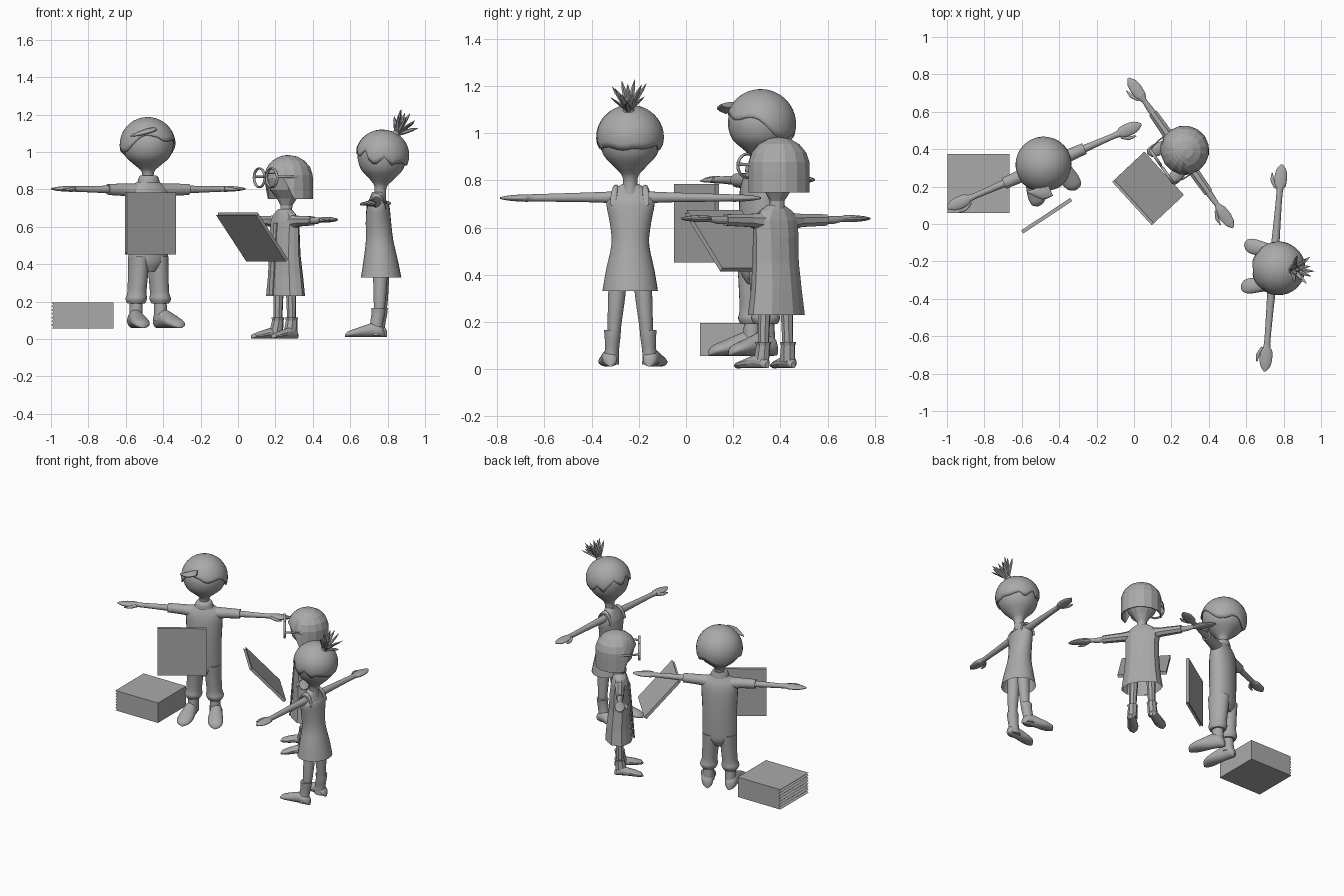
import bpy, bmesh, math, random
from mathutils import Matrix, Vector

if "Cube" in bpy.data.objects:
    bpy.data.objects.remove(bpy.data.objects["Cube"])

random.seed(4)
GREY = bpy.data.materials.new("plain_grey")
GREY.diffuse_color = (0.4, 0.4, 0.4, 1)
GREY.use_nodes = True
GREY.node_tree.nodes["Principled BSDF"].inputs["Base Color"].default_value = GREY.diffuse_color
M = Matrix()          # placement of the child being built
FLAT = False          # faceted or smooth style


def finish(bm, name, solid=0):
    bmesh.ops.recalc_face_normals(bm, faces=bm.faces)
    bm.transform(M)
    me = bpy.data.meshes.new(name)
    bm.to_mesh(me)
    bm.free()
    me.materials.append(GREY)
    ob = bpy.data.objects.new(name, me)
    bpy.context.collection.objects.link(ob)
    if solid:
        mod = ob.modifiers.new("thickness", 'SOLIDIFY')
        mod.thickness, mod.offset = solid, 0
    if not FLAT:
        bpy.ops.object.select_all(action='DESELECT')
        bpy.context.view_layer.objects.active = ob
        ob.select_set(True)
        bpy.ops.object.shade_smooth_by_angle(angle=math.radians(45))
    return ob


def smooth_path(rows, k):
    """Catmull-Rom resampling of ring rows"""
    out = []
    for i in range(len(rows) - 1):
        p = [rows[max(i - 1, 0)], rows[i], rows[i + 1], rows[min(i + 2, len(rows) - 1)]]
        for j in range(k):
            t = j / k
            out.append([0.5 * (2 * b + (c - a) * t + (2 * a - 5 * b + 4 * c - d) * t * t
                               + (3 * b - a - 3 * c + d) * t ** 3) for a, b, c, d in zip(*p)])
    return out + [list(rows[-1])]


def loft(name, rows, axis='z', mirror=False, caps=True, n=None, k=None, bump=0):
    """rows: centre x, y, z and two half widths; both sides if mirror"""
    n = n or (12 if FLAT else 24)
    rows = smooth_path(rows, k or (1 if FLAT else 3))
    for s in ((1, -1) if mirror else (1,)):
        bm = bmesh.new()
        rings = []
        for cx, cy, cz, a, b in rows:
            ring = []
            for i in range(n):
                t = math.tau * (i + .5) / n
                w = 1 + bump * (-1) ** i
                u, v = max(a, .001) * math.cos(t) * w, max(b, .001) * math.sin(t) * w
                d = {'z': (u, v, 0), 'x': (0, u, v), 'y': (u, 0, v)}[axis]
                ring.append(bm.verts.new((s * (cx + d[0]), cy + d[1], cz + d[2])))
            rings.append(ring)
        for r0, r1 in zip(rings, rings[1:]):
            for i in range(n):
                j = (i + 1) % n
                bm.faces.new((r0[i], r0[j], r1[j], r1[i]))
        if caps:
            bm.faces.new(rings[0])
            bm.faces.new(rings[-1])
        finish(bm, name + ("" if not mirror else "_left" if s > 0 else "_right"))


def hair(name, c, r, line, n=40, m=10, straight=False):
    """shell from the crown down to a hairline angle given per direction"""
    bm = bmesh.new()
    top = bm.verts.new((c[0], c[1], c[2] + r[2]))
    rings = [[] for _ in range(m)]
    for i in range(n):
        th = math.tau * i / n
        for j in range(m):
            phi = math.radians(line(math.degrees(th))) * (j + 1) / m
            sp, cp = math.sin(phi), math.cos(phi)
            if straight and phi > math.pi / 2:
                sp, cp = 1, -(phi - math.pi / 2)
            rings[j].append(bm.verts.new((c[0] + r[0] * sp * math.cos(th),
                                          c[1] + r[1] * sp * math.sin(th), c[2] + r[2] * cp)))
    for i in range(n):
        k = (i + 1) % n
        bm.faces.new((top, rings[0][i], rings[0][k]))
        for a, b in zip(rings, rings[1:]):
            bm.faces.new((a[i], b[i], b[k], a[k]))
    finish(bm, name, .008)


def front_angle(th):      # 0 at the face, 180 at the back
    return abs((th + 90 + 180) % 360 - 180)


def head(who, y, z0, zc, top, r):
    low, up = zc - z0, top - zc
    loft(who + "_head", [(0, y * .5, z0, .034, .034), (0, y * .7, z0 + low * .3, .032, .032),
                         (0, y, z0 + low * .48, r * .5, r * .5), (0, y, z0 + low * .7, r * .86, r * .86),
                         (0, y, zc, r, r), (0, y, zc + up * .4, r * .93, r * .93),
                         (0, y, zc + up * .75, r * .67, r * .67), (0, y, zc + up * .95, r * .3, r * .3),
                         (0, y, top, .002, .002)])


def arm(who, z, x0, length, r, tip=0):
    w = length - .15
    loft(who + "_arm", [(x0, 0, z, r * 1.2, r * 1.2), (x0 + .1, 0, z, r, r), (w, 0, z + tip * .7, r * .8, r * .75),
                        (w + .035, 0, z + tip, .03, .016), (w + .08, 0, z + tip, .034, .014),
                        (length - .03, 0, z + tip, .027, .01), (length, 0, z + tip, .006, .004)], 'x', True)
    loft(who + "_thumb", [(w + .02, -.02, z + tip, .01, .01), (w + .06, -.042, z + tip - .003, .011, .009),
                          (w + .1, -.047, z + tip - .005, .003, .003)], 'x', True)


def foot(name, x, z, heel, toe, w, h, out):
    d = heel - toe
    rows = [(0, .3, .45), (.08, .7, .8), (.3, .8, 1), (.5, .9, .85), (.75, 1, .6), (.93, .75, .4), (1, .15, .15)]
    loft(name, [(x + out * t, heel - d * t, z + h * b, w * a, h * b) for t, a, b in rows], 'y', True)


def place(x, y, deg):
    return Matrix.Translation((x, y, 0)) @ Matrix.Rotation(math.radians(deg), 4, 'Z')


# ---- boy in shirt and trousers ----
M = place(-.48, .31, 23.4)
head("boy", .005, .83, 1.035, 1.172, .137)


def boy_line(th):
    f = front_angle(th)
    return 68 + 47 * min(f / 130, 1) + 9 * math.sin(math.radians(th * 4 + 40))


hair("boy_hair", (0, .008, 1.038), (.146, .146, .145), boy_line)
loft("boy_quiff", [(-.02, -.115, 1.12, .05, .012), (-.08, -.125, 1.105, .035, .014),
                   (-.14, -.09, 1.085, .004, .004)], 'x')
loft("shirt", [(0, 0, .44, .112, .076), (0, 0, .6, .112, .08), (0, 0, .73, .118, .076),
               (0, 0, .79, .115, .066), (0, 0, .825, .085, .052), (0, 0, .85, .045, .042)])
loft("shirt_collar", [(0, -.005, .835, .062, .055), (0, -.005, .865, .052, .05), (0, 0, .875, .042, .042)])
loft("shirt_sleeve", [(.07, 0, .79, .042, .042), (.13, 0, .797, .035, .034), (.235, 0, .8, .031, .03)], 'x', True)
arm("boy", .8, .15, .565, .02, .003)
loft("trouser_hips", [(0, 0, .36, .04, .05), (0, 0, .41, .1, .074), (0, 0, .48, .108, .074)])
loft("trouser_leg", [(.056, 0, .44, .055, .072), (.06, 0, .34, .052, .064), (.066, 0, .25, .05, .058),
                     (.07, 0, .215, .057, .062), (.07, 0, .19, .046, .05)], mirror=True)
loft("boy_ankle", [(.07, 0, .21, .033, .036), (.072, 0, .1, .036, .042)], mirror=True)
foot("boy_shoe", .072, .058, .05, -.185, .05, .05, .035)

# ---- tall girl with a tuft of hair ----
M = place(.745, -.235, -94.7)
head("tall_girl", .025, .74, .98, 1.108, .132)


def tall_line(th):
    f = front_angle(th)
    zig = abs((th / 45 + .3) % 1 - .5) * 2
    return (75 if f < 60 else 92) * (1 - f / 180) + 112 * f / 180 + (22 * zig - 8 if f < 125 else 4 * zig)


hair("tall_girl_hair", (0, .027, .983), (.14, .14, .133), tall_line)
base = Vector((0, .105, 1.095))
loft("hair_tie", [(0, .085, 1.075, .03, .03), (0, .1, 1.1, .024, .024), (0, .108, 1.115, .02, .02)])
for i in range(13):       # radiating strands
    t = math.tau * i / 12
    s = .55 + .45 * (i % 2)
    d = Vector((math.cos(t) * .85 * s, .5 + math.sin(t) * .7 * s, .85 - .5 * math.sin(t) * s)).normalized()
    if i == 12:
        d = Vector((0, .35, .94))
    L = random.uniform(.115, .145) * (.8 if d.y < 0 else 1)
    loft("hair_strand", [(*(base + d * L * q), w, w) for q, w in ((0, .012), (.4, .012), (.75, .009), (1, .001))],
         'y' if abs(d.y) > .75 else 'z', n=6, k=1)
loft("tall_girl_chest", [(0, 0, .64, .085, .055), (0, 0, .71, .1, .055), (0, 0, .75, .08, .042), (0, .005, .785, .035, .033)])
loft("long_dress", [(0, .02, .33, .118, .108), (0, .018, .42, .103, .092), (0, .012, .53, .08, .073),
                    (0, .006, .62, .088, .068), (0, .004, .7, .103, .062), (0, .002, .725, .09, .055)], caps=False)
loft("dress_strap", [(.07, -.05, .7, .014, .008), (.067, -.035, .745, .013, .01), (.062, 0, .768, .013, .014),
                     (.067, .036, .745, .013, .01), (.07, .052, .7, .014, .008)], 'y', True, n=10)
arm("tall_girl", .728, .075, .555, .021, -.003)
loft("tall_girl_leg", [(.05, .02, .42, .04, .042), (.058, .02, .3, .036, .037), (.066, .018, .2, .03, .032),
                       (.07, .015, .13, .025, .026)], mirror=True)
loft("tall_girl_boot", [(.076, .012, .165, .036, .038), (.076, .01, .13, .033, .036), (.08, 0, .07, .03, .035),
                        (.084, -.005, .02, .035, .042)], mirror=True)
foot("tall_girl_boot_foot", .082, .01, .045, -.165, .042, .037, .03)

# ---- small girl with glasses, faceted ----
FLAT = True
M = place(.25, .38, -55)
head("small_girl", .015, .65, .86, .955, .108)


def bob_line(th):
    f = front_angle(th)
    return 78 if f < 45 else 95 if f < 62 else 145


hair("bob_hair", (0, .025, .862), (.128, .128, .118), bob_line, n=16, m=7, straight=True)
loft("small_dress", [(0, .005, .23, .132, .088), (0, .005, .33, .118, .08), (0, 0, .45, .108, .07),
                     (0, 0, .56, .108, .064), (0, 0, .63, .11, .056), (0, 0, .67, .08, .045),
                     (0, 0, .695, .036, .034)], n=16, caps=False, bump=.025)
loft("dress_placket", [(0, -.09, .235, .02, .006), (0, -.074, .45, .018, .006), (0, -.06, .62, .016, .006)], n=6)
loft("small_sleeve", [(.07, 0, .625, .04, .04), (.13, 0, .63, .03, .03), (.26, 0, .632, .026, .026)], 'x', True, n=8)
arm("small_girl", .632, .2, .488, .017, .006)
loft("small_girl_leg", [(.055, 0, .32, .03, .03), (.06, 0, .2, .026, .026), (.063, 0, .1, .023, .024)], mirror=True, n=8)
loft("small_boot", [(.064, 0, .115, .036, .036), (.064, 0, .1, .03, .032), (.068, -.01, .03, .032, .04)], mirror=True, n=8)
foot("small_boot_foot", .068, .003, .035, -.15, .036, .03, .028)
FLAT = False
for s in (-1, 1):         # round spectacle frames
    N = 28
    bm = bmesh.new()
    rings = []
    for i in range(N):
        a = math.tau * i / N
        rings.append([bm.verts.new((s * .058 + (.05 + .006 * math.cos(b)) * math.cos(a),
                                    -.125 + .008 * math.sin(b),
                                    .862 + (.05 + .006 * math.cos(b)) * math.sin(a)))
                      for b in (math.tau * q / 8 for q in range(8))])
    for i in range(N):
        for q in range(8):
            p, r = rings[i], rings[(i + 1) % N]
            bm.faces.new((p[q], p[(q + 1) % 8], r[(q + 1) % 8], r[q]))
    finish(bm, "spectacle_rim")
loft("spectacle_arm", [(.108, -.125, .868, .005, .007), (.122, -.06, .868, .004, .007),
                       (.122, .02, .865, .004, .006)], 'y', True, n=8)
loft("spectacle_bridge", [(-.012, -.127, .868, .006, .006), (.012, -.127, .868, .006, .006)], 'x', n=8, k=1)

# ---- thin books: two standing in the air and one stack ----
FLAT = True


def book(name, centre, X, Y):
    global M
    X, Y = Vector(X).normalized(), Vector(Y).normalized()
    M = Matrix.Translation(centre) @ Matrix((X, Y, X.cross(Y))).transposed().to_4x4()
    bm = bmesh.new()
    w, d, t = .166, .157, .01
    prof = [(-w, -t), (w, -t), (w, t), (-w, t), (-w + .012, 0)]
    f = bm.faces.new([bm.verts.new((x, -d, z)) for x, z in prof])
    ext = bmesh.ops.extrude_face_region(bm, geom=[f])
    bmesh.ops.translate(bm, vec=(0, 2 * d, 0), verts=[v for v in ext["geom"] if isinstance(v, bmesh.types.BMVert)])
    finish(bm, name)


for i in range(7):
    book("stacked_book", (-.832, .217, .065 + .02 * i), (1, 0, 0), (0, 1, 0))
book("boy_book", (-.467, .044, .618), (0, 0, 1), (.26, .172, 0))
book("small_girl_book", (.075, .19, .545), (.16, .15, -.245), (.21, -.23, 0))
